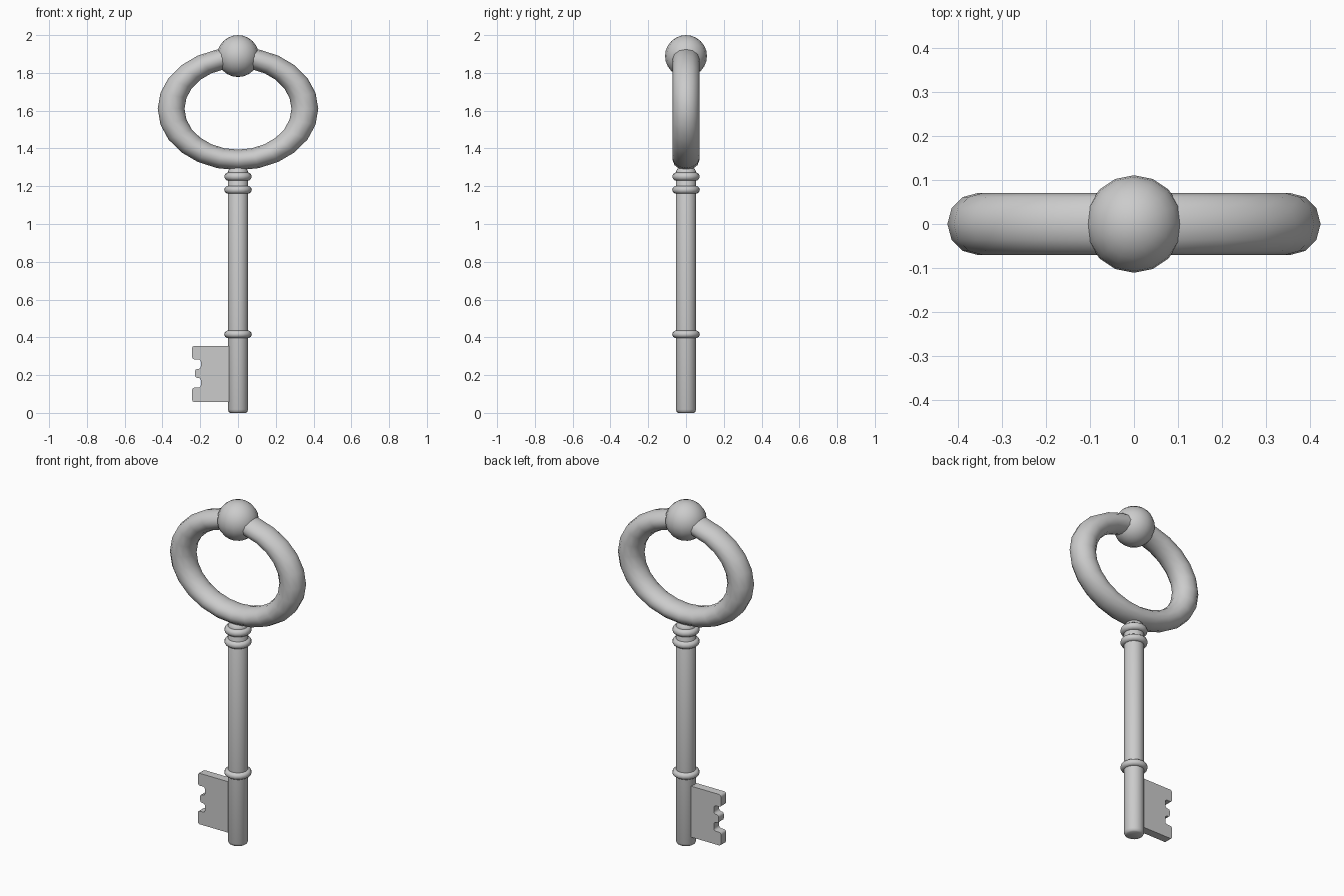
import bpy, bmesh, math

if "Cube" in bpy.data.objects:
    bpy.data.objects.remove(bpy.data.objects["Cube"])


def finish(obj, name, angle=50):
    obj.name = name
    bpy.ops.object.select_all(action='DESELECT')
    obj.select_set(True)
    bpy.context.view_layer.objects.active = obj
    bpy.ops.object.shade_smooth_by_angle(angle=math.radians(angle))
    return obj


def from_bmesh(bm, name, angle=50):
    bmesh.ops.recalc_face_normals(bm, faces=bm.faces)
    mesh = bpy.data.meshes.new(name)
    bm.to_mesh(mesh)
    bm.free()
    obj = bpy.data.objects.new(name, mesh)
    bpy.context.collection.objects.link(obj)
    return finish(obj, name, angle)


def lathe(name, profile, sides=16):
    bm = bmesh.new()
    rings = []
    for r, z in profile:
        rings.append([bm.verts.new((r * math.cos(2 * math.pi * i / sides),
                                    r * math.sin(2 * math.pi * i / sides), z))
                      for i in range(sides)])
    for a, b in zip(rings, rings[1:]):
        for i in range(sides):
            j = (i + 1) % sides
            bm.faces.new((a[i], a[j], b[j], b[i]))
    bm.faces.new(rings[0])
    bm.faces.new(rings[-1])
    return from_bmesh(bm, name, 40)


# Oval bow (handle ring), flattened vertically
bpy.ops.mesh.primitive_torus_add(major_radius=0.354, minor_radius=0.071,
                                 major_segments=24, minor_segments=12,
                                 location=(0, 0, 1.61), rotation=(math.pi / 2, 0, 0))
bow = bpy.context.object
bow.scale = (1, 0.765, 1)
finish(bow, "bow_ring", 60)

# Ball on top of the bow
bpy.ops.mesh.primitive_uv_sphere_add(segments=16, ring_count=12, radius=0.111,
                                     location=(0, 0, 1.889))
finish(bpy.context.object, "top_ball", 60)

# Round shaft with bevelled tip and narrowed neck
lathe("shaft", [(0.041, 0), (0.049, 0.005), (0.054, 0.018), (0.054, 1.275),
                (0.047, 1.29), (0.03, 1.305)])

# Collars around the shaft
for name, z, h in (("upper_collar", 1.251, 0.022), ("middle_collar", 1.181, 0.021),
                   ("lower_collar", 0.416, 0.02)):
    bpy.ops.mesh.primitive_torus_add(major_radius=0.073 - h, minor_radius=h,
                                     major_segments=16, minor_segments=10,
                                     location=(0, 0, z))
    finish(bpy.context.object, name, 60)

# Toothed bit: rounded outline, extruded in y
outline = [(-0.03, 0.057), (-0.243, 0.057), (-0.243, 0.134), (-0.197, 0.134),
           (-0.197, 0.186), (-0.228, 0.186), (-0.228, 0.233), (-0.197, 0.233),
           (-0.197, 0.283), (-0.243, 0.283), (-0.243, 0.355), (-0.03, 0.355)]
half = 0.024
bm = bmesh.new()
face = bm.faces.new([bm.verts.new((x, -half, z)) for x, z in outline])
bm.verts.ensure_lookup_table()
bmesh.ops.bevel(bm, geom=bm.verts[1:11], offset=0.012, segments=2,
                profile=0.5, affect='VERTICES')
ext = bmesh.ops.extrude_face_region(bm, geom=bm.faces[:])
moved = [g for g in ext["geom"] if isinstance(g, bmesh.types.BMVert)]
bmesh.ops.translate(bm, verts=moved, vec=(0, 2 * half, 0))
from_bmesh(bm, "key_bit", 50)
